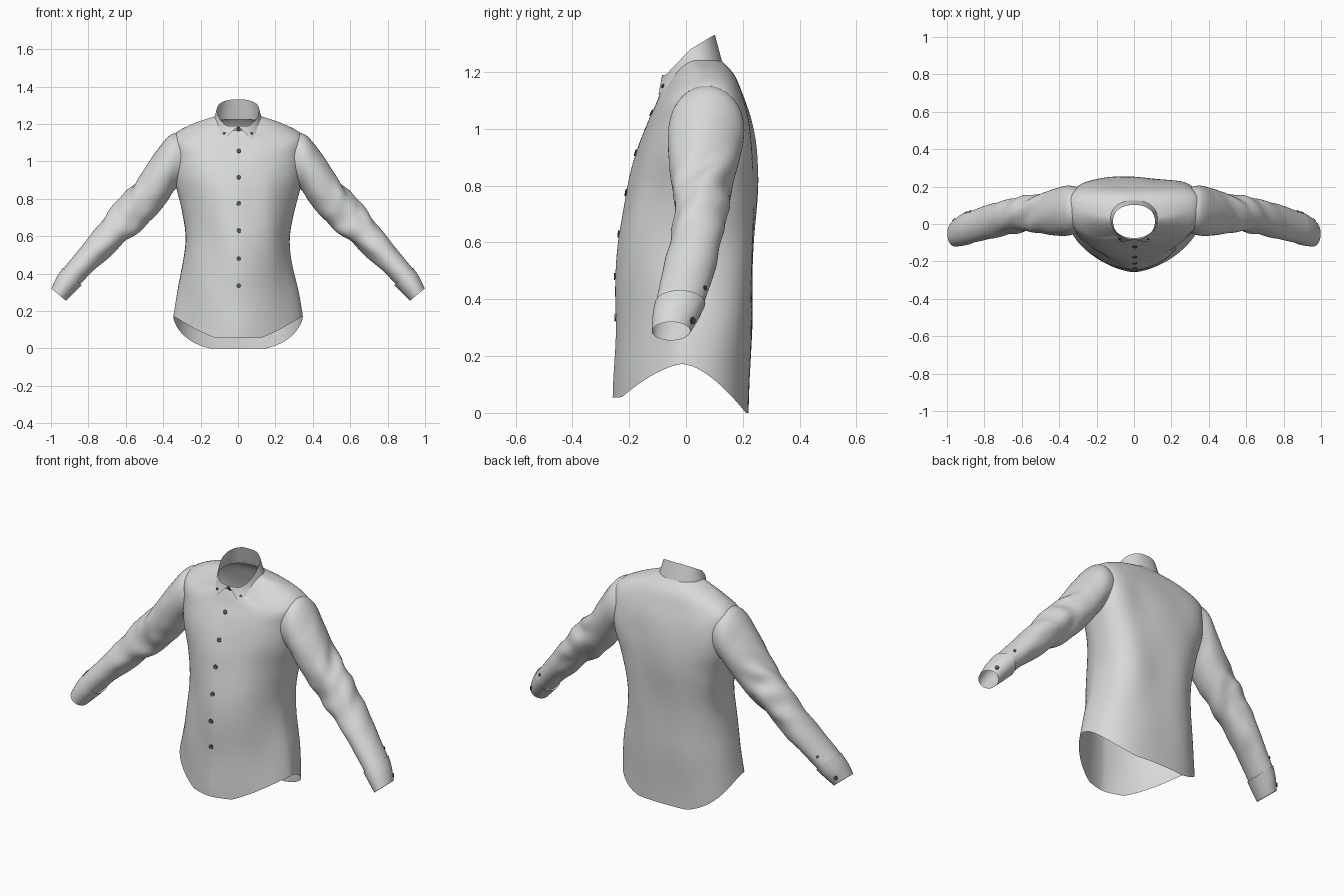
import bpy, bmesh, math
from mathutils import Vector, noise
from mathutils.bvhtree import BVHTree

cube = bpy.data.objects.get("Cube")
if cube:
    bpy.data.objects.remove(cube)


def material(name, color):
    m = bpy.data.materials.new(name)
    m.use_nodes = True
    m.diffuse_color = color
    m.node_tree.nodes["Principled BSDF"].inputs["Base Color"].default_value = color
    return m


CLOTH = material("pale grey cloth", (0.68, 0.70, 0.68, 1))
BUTTON = material("dark grey button", (0.09, 0.09, 0.095, 1))


def spline(rows, steps):
    """Catmull-Rom interpolation through a list of equal-length rows."""
    out = []
    for i in range(len(rows) - 1):
        p = [rows[max(i - 1, 0)], rows[i], rows[i + 1], rows[min(i + 2, len(rows) - 1)]]
        for k in range(steps):
            t = k / steps
            out.append([b + 0.5 * t * (c - a + t * (2 * a - 5 * b + 4 * c - d + t * (3 * (b - c) + d - a)))
                        for a, b, c, d in zip(*p)])
    return out + [list(rows[-1])]


def loft(name, rings, closed=True, fold=None):
    """Skin a stack of point rings, then push the cloth in and out by fold(point)."""
    bm = bmesh.new()
    vs = [[bm.verts.new(p) for p in ring] for ring in rings]
    n = len(vs[0])
    for lo, hi in zip(vs, vs[1:]):
        for j in range(n if closed else n - 1):
            k = (j + 1) % n
            bm.faces.new((lo[j], lo[k], hi[k], hi[j]))
    bmesh.ops.recalc_face_normals(bm, faces=bm.faces)
    bm.normal_update()
    if fold:
        for v, d in [(v, v.normal * fold(v.co)) for v in bm.verts]:
            v.co += d
    me = bpy.data.meshes.new(name)
    bm.to_mesh(me)
    bm.free()
    me.shade_smooth()
    me.materials.append(CLOTH)
    ob = bpy.data.objects.new(name, me)
    bpy.context.collection.objects.link(ob)
    return ob


def girth(row, a, rise=1.6):
    """Point at angle a on a torso section; heights differ at side, front and back."""
    w, ym, yf, yb, zs, zf, zb, nf, nb = row
    c, s = math.cos(a), math.sin(a)
    n, ye, ze, flat = (nf, yf, zf, .87) if s < 0 else (nb, yb, zb, .96)
    x = math.copysign(abs(c) ** (2 / n), c) * w
    f = abs(s) ** (2 / n)
    return Vector((x, ym + (ye - ym) * f, zs + (ze - zs) * min(1, f / flat) ** rise))


def around(n):
    return [math.tau * i / n for i in range(n)]


# Torso: half width, side y, front y, back y, heights at side, front and back,
# squareness of the front and the back
torso = [
    (.345, -.01, -.258, .22, .172, .055, 0, 1.55, 2.7),
    (.322, 0, -.253, .228, .3, .25, .25, 1.6, 2.8),
    (.29, .01, -.247, .235, .47, .45, .45, 1.75, 3),
    (.28, .02, -.235, .241, .6, .62, .62, 1.85, 3.2),
    (.30, .04, -.205, .248, .74, .8, .8, 2, 3.6),
    (.33, .06, -.17, .244, .88, .92, .92, 2.3, 4),
    (.34, .075, -.135, .228, 1.02, 1.02, 1.03, 2.5, 4),
    (.345, .08, -.105, .2, 1.135, 1.09, 1.12, 2.6, 3.5),
    (.25, .06, -.09, .17, 1.197, 1.13, 1.19, 2.4, 3),
    (.125, .03, -.075, .125, 1.24, 1.165, 1.24, 2.1, 2.2),
]


def body_fold(p):
    fade = min(1, max(0, (p.z - 0.1) * 4)) * min(1, max(0, (1.15 - p.z) * 5))
    return 0.014 * fade * noise.noise(Vector((p.x * 6, p.y * 5, p.z * 2.5)))


body = loft("shirt_body", [[girth(r, a) for a in around(96)] for r in spline(torso, 7)], fold=body_fold)

# Collar stand and folded collar leaf with pointed front corners
top = (.112, .015, -.084, .102, 1.28, 1.19, 1.33, 2.1, 2.2)
outer = (.135, .025, -.115, .13, 1.2, 1.12, 1.225, 2.1, 2.2)
stand = loft("collar_stand",
             [[girth(r, a, 1) for a in around(64)] for r in spline([torso[-1], top], 4)])

FRONT, SPREAD = -math.pi / 2, math.radians(30)
leaf = []
for i in range(65):
    u = i / 64
    hi = girth(top, FRONT + math.tau * u, 1)
    lo = girth(outer, FRONT + SPREAD + (math.tau - 2 * SPREAD) * u, 1)
    leaf.append([hi.lerp(lo, t) for t in (0, .25, .5, .75, 1)])
collar = loft("collar_leaf", leaf, closed=False)

# Sleeve: upper edge x, z, lower edge x, z, front y, back y
sleeve = [
    (.25, 1.14, .24, .9, -.03, .18),
    (.355, 1.145, .33, .855, -.06, .205),
    (.45, 1.035, .38, .785, -.062, .19),
    (.57, .875, .45, .70, -.05, .16),
    (.66, .775, .55, .61, -.042, .14),
    (.75, .655, .65, .525, -.06, .12),
    (.84, .54, .745, .44, -.085, .095),
    (.94, .42, .85, .335, -.108, .06),
]
cuff = [
    (.936, .432, .837, .338, -.11, .068),
    (.97, .38, .88, .295, -.118, .045),
    (.998, .32, .92, .255, -.12, .015),
]


def oval(row, a, side):
    ux, uz, lx, lz, y0, y1 = row
    c, s = math.cos(a), math.sin(a)
    return Vector((side * ((ux + lx) + (ux - lx) * c) / 2,
                   ((y0 + y1) + (y1 - y0) * s) / 2,
                   ((uz + lz) + (uz - lz) * c) / 2))


def sleeve_fold(p):
    """Slanting creases, deepest at the elbow."""
    x = abs(p.x)
    elbow = math.exp(-((x - 0.6) / 0.12) ** 2)
    fade = min(1, max(0, (x - 0.36) * 5)) * min(1, max(0, (0.92 - x) * 5))
    crease = noise.noise(Vector(((x - p.z) * 7 + p.y * 8, p.y * 6, (x + p.z) * 8)))
    return fade * (0.008 + 0.014 * elbow) * crease


def button(name, target, origin, direction, radius):
    """Small flat disc laid on the cloth where a ray meets it."""
    tree = BVHTree.FromPolygons([v.co for v in target.data.vertices],
                                [p.vertices for p in target.data.polygons])
    hit, normal, _, _ = tree.ray_cast(Vector(origin), Vector(direction).normalized())
    if hit is None:
        return
    if normal.dot(Vector(direction)) > 0:
        normal.negate()
    bpy.ops.mesh.primitive_cylinder_add(vertices=20, radius=radius, depth=0.004,
                                        location=hit + normal * 0.003)
    ob = bpy.context.object
    ob.name = name
    ob.rotation_mode = 'QUATERNION'
    ob.rotation_quaternion = normal.to_track_quat('Z', 'Y')
    ob.data.materials.append(BUTTON)
    bpy.ops.object.shade_smooth_by_angle()


for side, label in ((1, "left"), (-1, "right")):
    arm = loft(label + "_sleeve", [[oval(r, a, side) for a in around(48)] for r in spline(sleeve, 10)],
               fold=sleeve_fold)
    band = loft(label + "_cuff", [[oval(r, a, side) for a in around(48)] for r in spline(cuff, 4)])
    # Cuff, sleeve vent and collar point buttons
    button(label + "_cuff_button", band, (side * 1.5, .6, .345), (side * -.54, -.58, -.02), .012)
    button(label + "_vent_button", arm, (side * 1.4, .6, .46), (side * -.53, -.54, -.02), .008)
    button(label + "_collar_button", collar, (side * .074, -1, 1.15), (0, 1, 0), .007)

# Front buttons down the middle, the top one on the collar stand
button("collar_stand_button", stand, (.003, -1, 1.173), (0, 1, 0), .011)
for i, z in enumerate((1.055, .915, .775, .63, .48, .335)):
    button("front_button_%d" % (i + 1), body, (.004, -1, z), (0, 1, 0), .0125)
